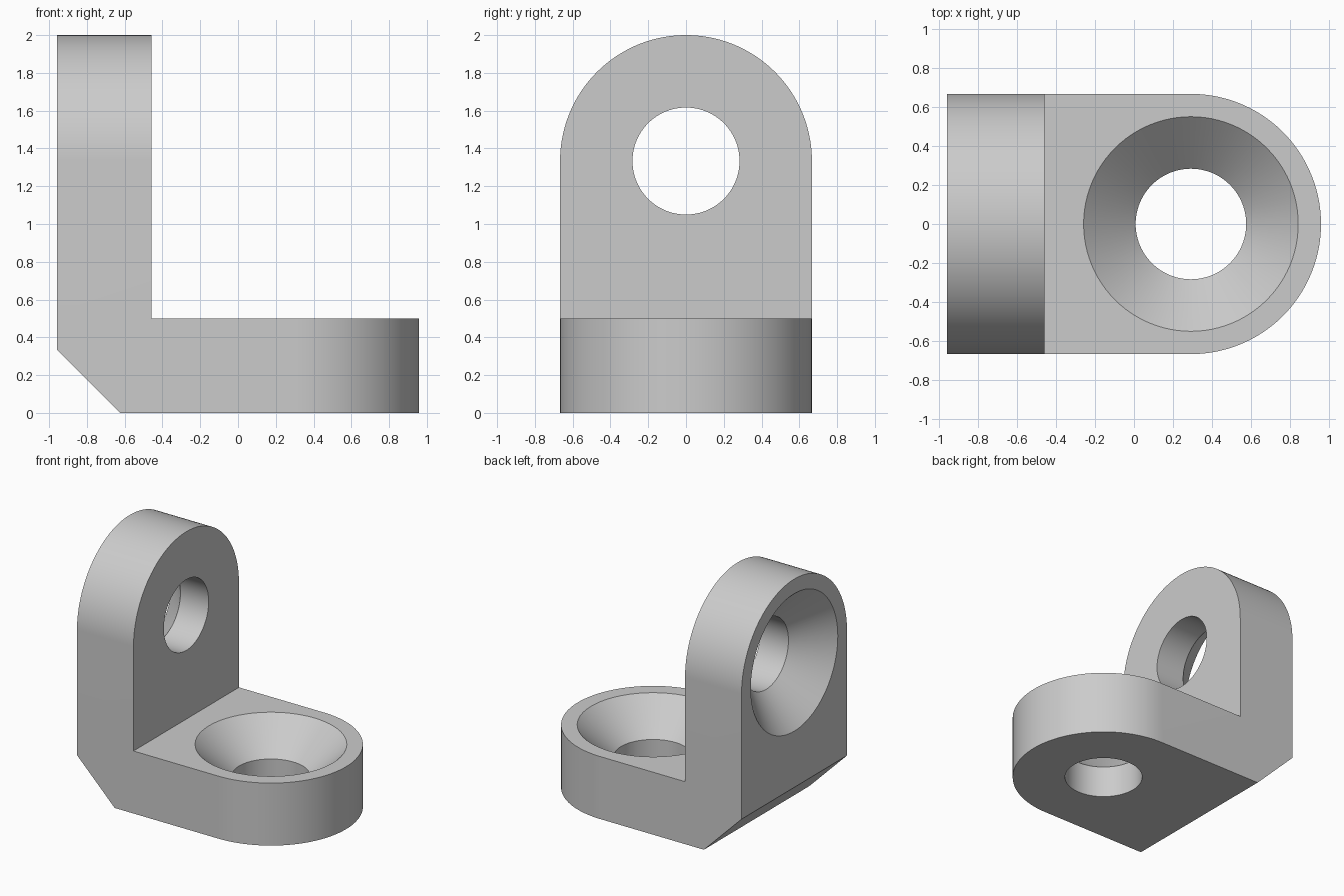
import bpy
import bmesh
from math import cos, sin, pi, radians
from mathutils import Matrix, Vector

if "Cube" in bpy.data.objects:
    bpy.data.objects.remove(bpy.data.objects["Cube"], do_unlink=True)

U = 1 / 6                      # design module
HALF_W = 4 * U                 # half width, also the radius of both rounded ends
THICK = 3 * U
X0, X1 = -5.75 * U, 5.75 * U
HEIGHT = 12 * U
CHAMFER = 2 * U
BASE_HOLE_X = X1 - HALF_W
WALL_HOLE_Z = HEIGHT - HALF_W
SEGMENTS = 96

grey = bpy.data.materials.new("plain grey")
grey.use_nodes = True
colour = (0.6, 0.6, 0.6, 1)
grey.diffuse_color = colour
grey.node_tree.nodes["Principled BSDF"].inputs["Base Color"].default_value = colour


def new_object(name, bm):
    bmesh.ops.recalc_face_normals(bm, faces=bm.faces)
    mesh = bpy.data.meshes.new(name)
    bm.to_mesh(mesh)
    bm.free()
    mesh.materials.append(grey)
    obj = bpy.data.objects.new(name, mesh)
    bpy.context.collection.objects.link(obj)
    return obj


def prism(name, points, direction):
    """Extrude a closed outline along a direction."""
    bm = bmesh.new()
    face = bm.faces.new([bm.verts.new(p) for p in points])
    result = bmesh.ops.extrude_face_region(bm, geom=[face])
    top = [v for v in result["geom"] if isinstance(v, bmesh.types.BMVert)]
    bmesh.ops.translate(bm, verts=top, vec=Vector(direction))
    return new_object(name, bm)


def rounded_outline(start, centre):
    """Strip of full width with a half-round far end, as (length, width) pairs."""
    arc = [-pi / 2 + pi * i / SEGMENTS for i in range(SEGMENTS + 1)]
    return ([(start, -HALF_W)]
            + [(centre + HALF_W * cos(a), HALF_W * sin(a)) for a in arc]
            + [(start, HALF_W)])


def countersink(name, matrix):
    """Screw hole cutter: through bore along z with a cone opening at z = 0."""
    bore, head, depth, over = 1.7 * U, 3.3 * U, 1.5 * U, 0.2
    rings = [(bore, -THICK - over), (bore, -depth), (head, 0), (head, over)]
    bm = bmesh.new()
    loops = [[bm.verts.new((r * cos(2 * pi * i / SEGMENTS),
                            r * sin(2 * pi * i / SEGMENTS), z))
              for i in range(SEGMENTS)] for r, z in rings]
    for low, high in zip(loops, loops[1:]):
        for i in range(SEGMENTS):
            j = (i + 1) % SEGMENTS
            bm.faces.new((low[i], low[j], high[j], high[i]))
    bm.faces.new(loops[0])
    bm.faces.new(loops[-1])
    bm.transform(matrix)
    return new_object(name, bm)


# L-shaped body with a chamfered outer corner
profile = [(X0 + CHAMFER, 0), (X1 + U, 0), (X1 + U, THICK), (X0 + THICK, THICK),
           (X0 + THICK, HEIGHT + U), (X0, HEIGHT + U), (X0, CHAMFER)]
bracket = prism("angle_bracket", [(x, -1, z) for x, z in profile], (0, 2, 0))

# Outlines that round the ends of the base and the wall
base_outline = prism("base_outline",
                     [(x, y, -1) for x, y in rounded_outline(X0 - 1, BASE_HOLE_X)],
                     (0, 0, 4))
wall_outline = prism("wall_outline",
                     [(-2, y, z) for z, y in rounded_outline(-1, WALL_HOLE_Z)],
                     (4, 0, 0))

# Countersunk screw holes, opening upward in the base and outward in the wall
base_hole = countersink("base_hole", Matrix.Translation((BASE_HOLE_X, 0, THICK)))
wall_hole = countersink("wall_hole", Matrix.Translation((X0, 0, WALL_HOLE_Z))
                        @ Matrix.Rotation(-pi / 2, 4, "Y"))

cutters = [(base_outline, "INTERSECT"), (wall_outline, "INTERSECT"),
           (base_hole, "DIFFERENCE"), (wall_hole, "DIFFERENCE")]
for cutter, operation in cutters:
    cutter.hide_render = True
    mod = bracket.modifiers.new(cutter.name, "BOOLEAN")
    mod.operation = operation
    mod.solver = "EXACT"
    mod.object = cutter

# Bake the cuts and drop the cutters
bpy.context.view_layer.update()
graph = bpy.context.evaluated_depsgraph_get()
baked = bpy.data.meshes.new_from_object(bracket.evaluated_get(graph))
bracket.modifiers.clear()
bracket.data = baked
baked.materials.clear()
baked.materials.append(grey)
for cutter, _ in cutters:
    bpy.data.objects.remove(cutter, do_unlink=True)

# Smooth curved walls, keep crisp edges
bpy.ops.object.select_all(action="DESELECT")
bracket.select_set(True)
bpy.context.view_layer.objects.active = bracket
bpy.ops.object.shade_smooth_by_angle(angle=radians(25))
